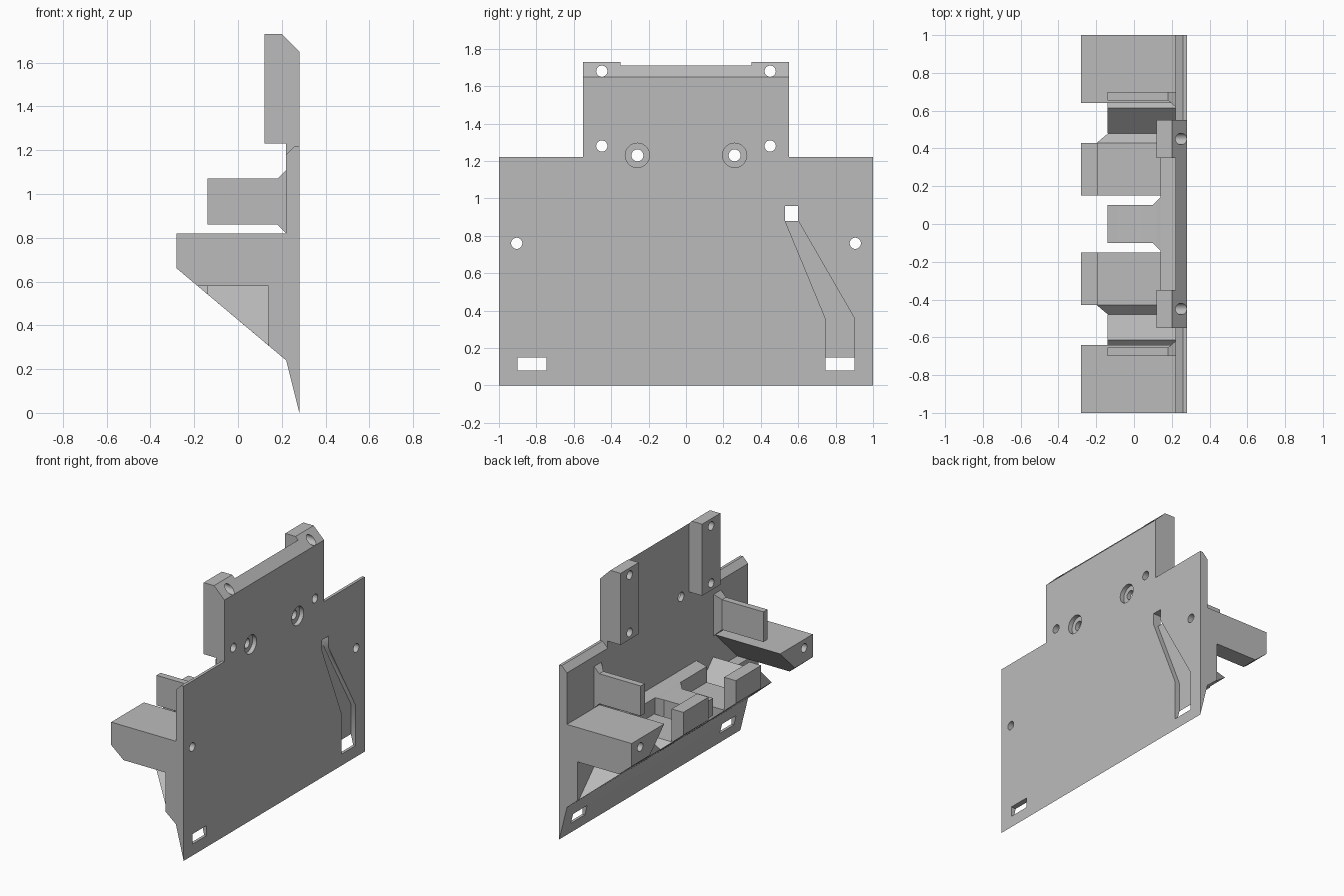
import bpy, bmesh, math
from mathutils import Matrix, Vector

if "Cube" in bpy.data.objects:
    bpy.data.objects.remove(bpy.data.objects["Cube"], do_unlink=True)

GREY = (0.5, 0.5, 0.5, 1)
grey = bpy.data.materials.new("plain grey")
grey.use_nodes = True
grey.diffuse_color = GREY
grey.node_tree.nodes["Principled BSDF"].inputs["Base Color"].default_value = GREY

# Sloping underside shared by the arms and trough
SLOPE_POINT = Vector((0.22, 0, 0.24))
SLOPE_NORMAL = Vector((-0.42, 0, -0.5))


def finish(name, bm, side=1, trim=False):
    """Trim by the underside, mirror if asked, and make the object."""
    if trim:
        geom = bm.verts[:] + bm.edges[:] + bm.faces[:]
        bmesh.ops.bisect_plane(bm, geom=geom, plane_co=SLOPE_POINT,
                               plane_no=SLOPE_NORMAL, clear_outer=True)
        rim = [e for e in bm.edges if e.is_boundary]
        if rim:
            bmesh.ops.holes_fill(bm, edges=rim, sides=0)
    for v in bm.verts:
        v.co.y *= side
    bmesh.ops.recalc_face_normals(bm, faces=bm.faces[:])
    mesh = bpy.data.meshes.new(name)
    bm.to_mesh(mesh)
    bm.free()
    mesh.materials.append(grey)
    obj = bpy.data.objects.new(name, mesh)
    bpy.context.collection.objects.link(obj)
    return obj


def prism(name, points, lo, hi, axis="y", side=1, trim=False):
    """Extrude an (x, z) profile along y, or a (y, z) profile along x."""
    bm = bmesh.new()
    place = (lambda a, b, t: (a, t, b)) if axis == "y" else (lambda a, b, t: (t, a, b))
    face = bm.faces.new([bm.verts.new(place(a, b, lo)) for a, b in points])
    moved = bmesh.ops.extrude_face_region(bm, geom=[face])["geom"]
    bmesh.ops.translate(bm, verts=[g for g in moved if isinstance(g, bmesh.types.BMVert)],
                        vec=place(0, 0, hi - lo))
    return finish(name, bm, side, trim)


def rect(a0, a1, b0, b1):
    return [(a0, b0), (a1, b0), (a1, b1), (a0, b1)]


def flared(name, sections, side=1):
    """Bridge rectangles (x, y0, y1, z0, z1) one after another."""
    bm = bmesh.new()
    rings = [[bm.verts.new((x, y, z)) for y, z in rect(*r)] for x, *r in sections]
    for a, b in zip(rings, rings[1:]):
        for i in range(4):
            j = (i + 1) % 4
            bm.faces.new((a[i], a[j], b[j], b[i]))
    bm.faces.new(rings[0])
    bm.faces.new(rings[-1])
    return finish(name, bm, side)


def drill(y, z, radius, lo=-0.5, hi=0.5):
    """Round cutter along x."""
    bm = bmesh.new()
    bmesh.ops.create_cone(bm, cap_ends=True, segments=32, radius1=radius, radius2=radius,
                          depth=hi - lo,
                          matrix=Matrix.Translation(((lo + hi) / 2, y, z))
                          @ Matrix.Rotation(math.pi / 2, 4, "Y"))
    return finish("cutter", bm)


def cut(targets, cutters):
    for obj in targets:
        bpy.context.view_layer.objects.active = obj
        for c in cutters:
            mod = obj.modifiers.new("cut", "BOOLEAN")
            mod.operation, mod.solver, mod.object = "DIFFERENCE", "EXACT", c
            bpy.ops.object.modifier_apply(modifier=mod.name)
    for c in cutters:
        bpy.data.objects.remove(c, do_unlink=True)


# Main plate with its pointed lower edge, and the narrower upper plate
plate = prism("main_plate", [(0.28, 0), (0.22, 0.24), (0.22, 1.18), (0.26, 1.22), (0.28, 1.22)], -1, 1)
upper = prism("upper_plate", [(0.22, 1.18), (0.26, 1.22), (0.28, 1.22), (0.28, 1.65), (0.22, 1.71)],
              -0.55, 0.55)

# Ledge behind the plate with a short central finger
prism("ledge", [(0.22, 0.24), (0.14, 0.307), (0.14, 0.7), (0.22, 0.72)], -0.43, 0.43)
flared("centre_finger", [(-0.14, -0.1, 0.1, 0.56, 0.68), (0.1, -0.1, 0.1, 0.56, 0.68),
                         (0.14, -0.14, 0.14, 0.52, 0.7)])

for label, s in (("back", 1), ("front", -1)):
    # Mounting post on the upper plate
    post = prism(label + "_mounting_post",
                 [(0.12, 1.23), (0.28, 1.23), (0.28, 1.65), (0.2, 1.73), (0.12, 1.73)],
                 0.35, 0.55, side=s)

    # Outer arm, undercut on its inner side, with a foot below
    arm = prism(label + "_outer_arm", [(0.64, 0.82), (1, 0.82), (1, 0.58), (0.88, 0.58)],
                -0.28, 0.22, "x", s, trim=True)
    prism(label + "_arm_foot", rect(0.14, 0.22, 0.2, 0.58), 0.64, 1, side=s, trim=True)

    # Upright fin above the arm
    flared(label + "_fin", [(-0.14, 0.655, 0.7, 0.86, 1.07), (0.18, 0.655, 0.7, 0.86, 1.07),
                            (0.22, 0.62, 0.7, 0.82, 1.11)], s)

    # Hooked inner arm
    prism(label + "_hook_arm", [(0.14, 0.307), (0.14, 0.59), (-0.19, 0.59), (-0.19, 0.82),
                                (-0.28, 0.82), (-0.28, 0.66)], 0.15, 0.43, side=s)

    # Ridged guide that forms the slanted slot under the outer arm
    prism(label + "_guide_ridge", [(0.43, 0.59), (0.48, 0.54), (0.615, 0.675), (0.98, 0.31),
                                   (0.98, 0.2), (0.43, 0.2)], -0.14, 0.22, "x", s, trim=True)
    prism(label + "_guide_tip", [(0.43, 0.59), (0.48, 0.54), (0.43, 0.54)],
          -0.21, -0.14, "x", s, trim=True)

    # Screw holes and counterbores
    cut([post, upper], [drill(0.45 * s, 1.68, 0.03), drill(0.45 * s, 1.28, 0.03)])
    cut([arm, plate], [drill(0.905 * s, 0.76, 0.03)])
    cut([plate, upper], [drill(0.26 * s, 1.23, 0.032), drill(0.26 * s, 1.23, 0.065, 0.25, 0.4)])

    # Bent cable channel, open at the bottom, and its square hole
    channel = [(0.53, 0.96), (0.53, 0.88), (0.745, 0.36), (0.745, 0.08),
               (0.9, 0.08), (0.9, 0.36), (0.6, 0.88), (0.6, 0.96)]
    cut([plate], [prism("cutter", channel, 0.2425, 0.4, "x", s),
                  prism("cutter", rect(0.53, 0.6, 0.88, 0.96), 0.1, 0.35, "x", s),
                  prism("cutter", rect(0.745, 0.9, 0.08, 0.15), 0.1, 0.35, "x", s)])

# Keep flats crisp and hole walls smooth
for obj in bpy.context.scene.objects:
    if obj.type == "MESH":
        obj.select_set(True)
bpy.context.view_layer.objects.active = plate
bpy.ops.object.shade_smooth_by_angle(angle=math.radians(30))
